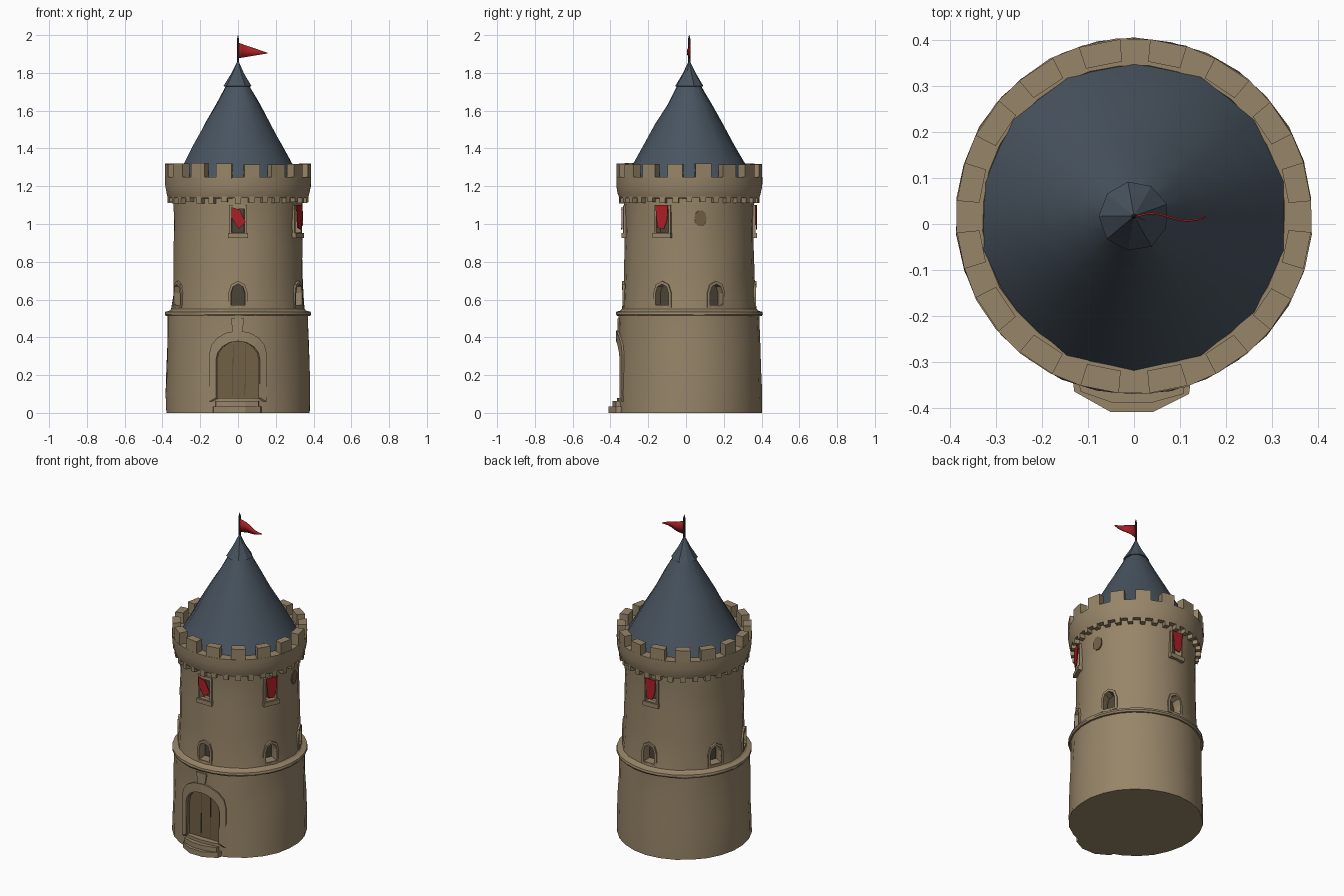
import bpy, bmesh, math, random
from math import sin, cos, pi, radians

random.seed(4)
CY = 0.017  # tower axis sits slightly behind the origin
if "Cube" in bpy.data.objects:
    bpy.data.objects.remove(bpy.data.objects["Cube"], do_unlink=True)


def material(name, r, g, b):
    m = bpy.data.materials.new(name)
    m.use_nodes = True
    m.diffuse_color = (r, g, b, 1)
    node = m.node_tree.nodes["Principled BSDF"]
    node.inputs["Base Color"].default_value = (r, g, b, 1)
    node.inputs["Roughness"].default_value = 0.9
    return m


STONE = material("tan stone", 0.31, 0.235, 0.14)
SLATE = material("slate blue", 0.065, 0.088, 0.115)
RED = material("red cloth", 0.4, 0.014, 0.018)
WOOD = material("brown wood", 0.165, 0.115, 0.06)
DARK = material("dark opening", 0.07, 0.058, 0.04)
IRON = material("dark iron", 0.03, 0.032, 0.036)


def build(name, verts, faces, mat):
    mesh = bpy.data.meshes.new(name)
    mesh.from_pydata(verts, [], faces)
    bm = bmesh.new()
    bm.from_mesh(mesh)
    bmesh.ops.remove_doubles(bm, verts=bm.verts, dist=1e-5)
    bmesh.ops.recalc_face_normals(bm, faces=bm.faces)
    bm.to_mesh(mesh)
    bm.free()
    mesh.materials.append(mat)
    ob = bpy.data.objects.new(name, mesh)
    bpy.context.collection.objects.link(ob)
    return ob


def activate(ob):
    bpy.ops.object.select_all(action="DESELECT")
    ob.select_set(True)
    bpy.context.view_layer.objects.active = ob


def smooth(ob, angle=28):
    activate(ob)
    bpy.ops.object.shade_smooth_by_angle(angle=radians(angle))


def revolve(name, profile, n, mat, jitter=0.0, closed=False):
    """Spin (radius, height) points about the tower axis, roughened by jitter."""
    verts, faces, m = [], [], len(profile)
    for r, z in profile:
        for i in range(n):
            a = 2 * pi * (i + 0.5) / n
            q = r + random.uniform(-jitter, jitter) if r > 0.01 else r
            verts.append((q * cos(a), CY + q * sin(a), z))
    for k in range(m if closed else m - 1):
        for i in range(n):
            j, t = (i + 1) % n, (k + 1) % m
            faces.append((k * n + i, k * n + j, t * n + j, t * n + i))
    if not closed:
        faces.append(tuple(range(n)))
        faces.append(tuple((m - 1) * n + i for i in range(n)))
    return build(name, verts, faces, mat)


def on_wall(az, r, u, z, bend=True):
    """Point at sideways offset u on the wall facing the angle az."""
    a = radians(az)
    if bend:
        a += u / 0.345
        return (r * cos(a), CY + r * sin(a), z)
    return (r * cos(a) - u * sin(a), CY + r * sin(a) + u * cos(a), z)


def plate(name, outline, az, r0, r1, mat, bend=True):
    n = len(outline)
    verts = [on_wall(az, r, u, z, bend) for r in (r0, r1) for u, z in outline]
    faces = [tuple(range(n)), tuple(range(n, 2 * n))]
    faces += [(i, (i + 1) % n, n + (i + 1) % n, n + i) for i in range(n)]
    return build(name, verts, faces, mat)


def frame(name, outer, inner, az, r0, r1, mat):
    n = len(outer)
    loops = ((outer, r0), (outer, r1), (inner, r1), (inner, r0))
    verts = [on_wall(az, r, u, z) for pts, r in loops for u, z in pts]
    faces = []
    for k in range(4):
        for i in range(n):
            j, t = (i + 1) % n, (k + 1) % 4
            faces.append((k * n + i, k * n + j, t * n + j, t * n + i))
    return build(name, verts, faces, mat)


def arch(w, z0, spring, top, n):
    pts = [(w, z0)]
    pts += [(w * cos(pi * i / n), spring + (top - spring) * sin(pi * i / n)) for i in range(n + 1)]
    return pts + [(-w, z0)]


def box(w, z0, z1):
    return [(w, z0), (w, z1), (-w, z1), (-w, z0)]


# Tower body: wide lower drum and narrower upper drum
body = revolve("tower_wall", [
    (0.384, 0), (0.384, 0.1), (0.38, 0.22), (0.377, 0.36), (0.374, 0.5), (0.374, 0.53),
    (0.354, 0.55), (0.348, 0.62), (0.343, 0.75), (0.342, 0.88), (0.339, 1.0),
    (0.342, 1.08), (0.345, 1.15)], 26, STONE, 0.003)


def carve(outline, az, r0):
    """Cut a recess into the wall."""
    cutter = plate("recess_cutter", outline, az, r0, 0.45, STONE, False)
    cutter.hide_render = True
    mod = body.modifiers.new("recess", "BOOLEAN")
    mod.operation, mod.solver, mod.object = "DIFFERENCE", "EXACT", cutter
    activate(body)
    bpy.ops.object.modifier_apply(modifier=mod.name)
    bpy.data.objects.remove(cutter, do_unlink=True)


# Door: recess, wooden leaf, stone surround
carve(arch(0.108, 0.08, 0.28, 0.38, 8), -90, 0.335)
plate("door", arch(0.108, 0.08, 0.28, 0.38, 8), -90, 0.334, 0.345, WOOD, False)
frame("door_surround", arch(0.14, 0.06, 0.31, 0.435, 8), arch(0.106, 0.08, 0.28, 0.38, 8),
      -90, 0.35, 0.387, STONE)
for x in (-0.03, 0.035):
    plate("door_plank_gap", [(x, 0.09), (x + 0.003, 0.09), (x + 0.006, 0.36), (x + 0.003, 0.36)],
          -90, 0.344, 0.347, DARK, False)
plate("keystone", [(-0.025, 0.43), (0.02, 0.43), (0.03, 0.5), (-0.035, 0.5)], -90, 0.36, 0.381, STONE)

# Door steps
for name, s, z0, z1, y in (("lower_step", 1.0, 0, 0.033, -0.41), ("upper_step", 0.9, 0.03, 0.062, -0.39)):
    foot = [(-0.135, -0.33), (-0.13, -0.365), (-0.05, y), (0.04, y), (0.12, -0.37), (0.125, -0.33)]
    verts = [(x * s, v, z) for z in (z0, z1) for x, v in foot]
    n = len(foot)
    sides = [(i, (i + 1) % n, n + (i + 1) % n, n + i) for i in range(n)]
    build(name, verts, sides + [tuple(range(n)), tuple(range(n, 2 * n))], STONE)

# Lower arched windows
for az in (-90, -24, 24, 90, 156, 204):
    hole = arch(0.036, 0.57, 0.635, 0.682, 4)
    carve(hole, az, 0.29)
    plate("lower_window_dark", hole, az, 0.285, 0.294, DARK, False)
    frame("lower_window_surround", arch(0.05, 0.558, 0.635, 0.698, 4), hole, az, 0.325, 0.356, STONE)

# Upper windows with hanging red banners
ragged = [(-0.034, 1.09), (0.01, 1.075), (0.038, 1.01), (0.004, 0.972), (-0.034, 1.035)]
straight = [(-0.036, 1.1), (0.034, 1.1), (0.03, 1.02), (0.012, 0.972), (-0.024, 0.98)]
for az, cloth in ((-90, ragged), (-24, straight), (92, straight)):
    carve(box(0.036, 0.95, 1.08), az, 0.29)
    plate("upper_window_dark", box(0.036, 0.95, 1.08), az, 0.285, 0.294, DARK, False)
    frame("upper_window_surround", box(0.046, 0.935, 1.1), box(0.035, 0.955, 1.08), az, 0.325, 0.352, STONE)
    plate("window_sill", box(0.05, 0.925, 0.952), az, 0.325, 0.362, STONE)
    plate("red_banner", cloth, az, 0.354, 0.36, RED)

# Round blocked opening
plate("round_opening", [(0.033 * cos(i * pi / 5), 1.03 + 0.044 * sin(i * pi / 5)) for i in range(10)],
      10, 0.33, 0.346, WOOD)
smooth(body)

# Stone band between the drums
smooth(revolve("stone_band", [(0.34, 0.512), (0.383, 0.512), (0.388, 0.522), (0.386, 0.535), (0.34, 0.548)],
               30, STONE, 0.002, True))

# Parapet ring, corbels and merlons
smooth(revolve("parapet", [(0.32, 1.135), (0.372, 1.138), (0.38, 1.16), (0.387, 1.2), (0.388, 1.25),
                           (0.33, 1.25), (0.32, 1.22)], 32, STONE, 0.0015, True))
for k in range(32):
    h = random.uniform(1.108, 1.118)
    plate("corbel", box(0.014, h, 1.145), k * 360 / 32, 0.325, 0.373, STONE)
for k in range(16):
    w = random.uniform(0.036, 0.041)
    plate("merlon", box(w, 1.24, random.uniform(1.314, 1.324)), 11.25 + k * 22.5, 0.338, 0.387, STONE)

# Conical roof with a flared cap
smooth(revolve("roof", [(0.338, 1.24), (0.296, 1.318), (0.238, 1.42), (0.176, 1.53), (0.117, 1.635),
                        (0.06, 1.74)], 14, SLATE, 0.005), 35)
smooth(revolve("roof_cap", [(0.055, 1.725), (0.076, 1.73), (0.036, 1.795), (0.002, 1.865)], 9, SLATE, 0.002), 25)

# Flag pole and pennant
revolve("flag_pole", [(0.006, 1.84), (0.006, 1.98), (0.001, 2.0)], 6, IRON)
verts, steps = [], 8
for i in range(steps + 1):
    t = i / steps
    y = CY + 0.008 * sin(t * 2 * pi)
    verts += [(0.155 * t, y, 1.877 + 0.026 * t), (0.155 * t, y, 1.96 - 0.053 * t)]
flag = build("pennant", verts, [(2 * i, 2 * i + 2, 2 * i + 3, 2 * i + 1) for i in range(steps)], RED)
flag.modifiers.new("thickness", "SOLIDIFY").thickness = 0.004
smooth(flag)
